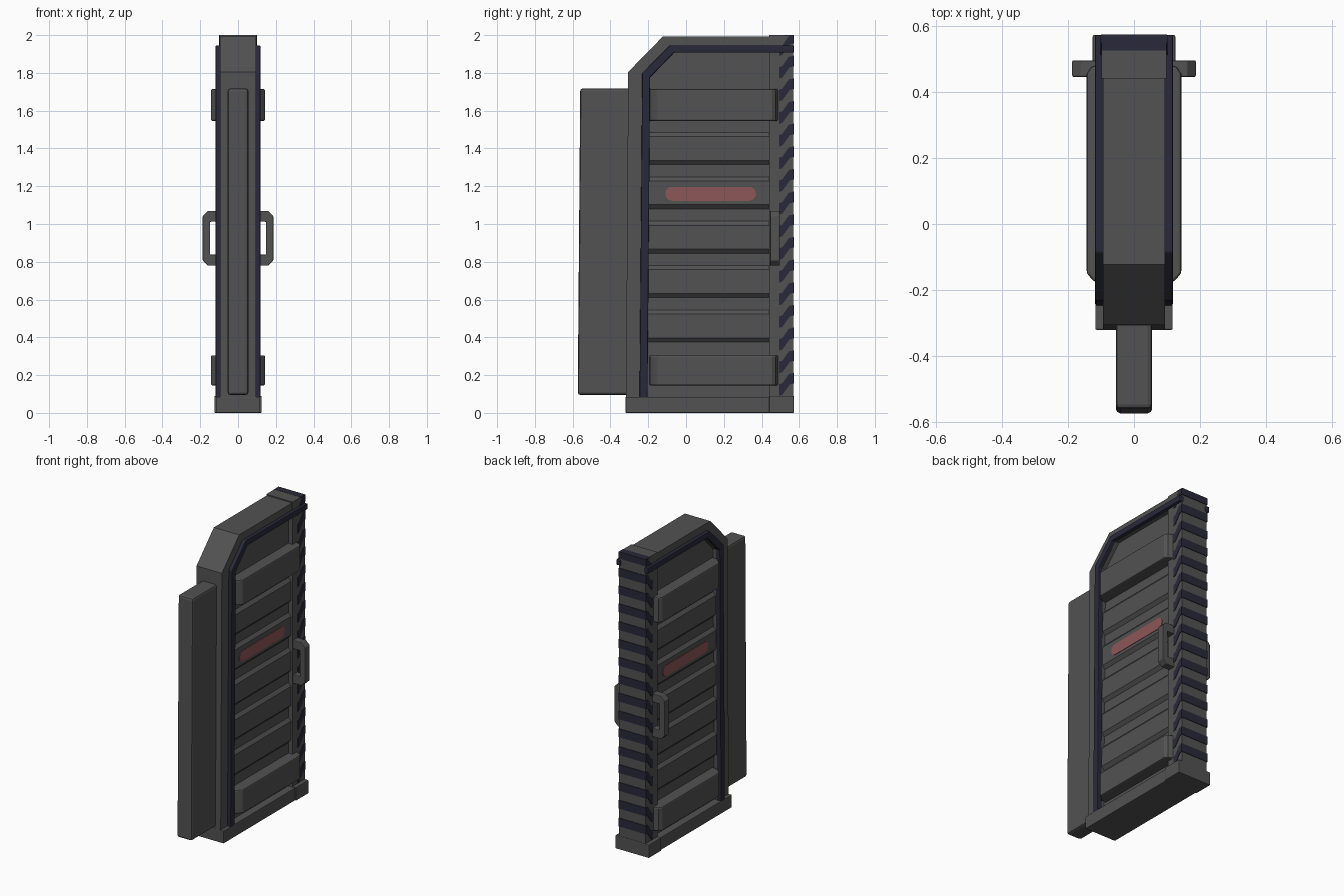
import bpy, bmesh, math
from mathutils import Vector

if "Cube" in bpy.data.objects:
    bpy.data.objects.remove(bpy.data.objects["Cube"])


def material(name, rgb):
    m = bpy.data.materials.new(name)
    m.diffuse_color = (*rgb, 1.0)
    m.use_nodes = True
    m.node_tree.nodes["Principled BSDF"].inputs["Base Color"].default_value = m.diffuse_color
    return m


GREY = material("dark grey metal", (0.085, 0.085, 0.085))
NAVY = material("dark navy", (0.022, 0.022, 0.042))
RED = material("faded red", (0.27, 0.095, 0.095))


def prism(name, polys, axis, a, b, mat, mirror=False, bevel=0.0):
    """Extrude 2D outlines along an axis from a to b, optionally mirrored in x."""
    place = {"x": lambda u, v, t: Vector((t, u, v)),
             "y": lambda u, v, t: Vector((u, t, v)),
             "z": lambda u, v, t: Vector((u, v, t))}[axis]
    bm = bmesh.new()
    for pts in polys:
        f = bm.faces.new([bm.verts.new(place(u, v, a)) for u, v in pts])
        ext = bmesh.ops.extrude_face_region(bm, geom=[f])
        verts = [g for g in ext["geom"] if isinstance(g, bmesh.types.BMVert)]
        bmesh.ops.translate(bm, verts=verts, vec=place(0, 0, b - a))
    bmesh.ops.recalc_face_normals(bm, faces=bm.faces[:])
    me = bpy.data.meshes.new(name)
    bm.to_mesh(me)
    bm.free()
    me.materials.append(mat)
    ob = bpy.data.objects.new(name, me)
    bpy.context.collection.objects.link(ob)
    if bevel:
        mod = ob.modifiers.new("bevel", "BEVEL")
        mod.width = bevel
        mod.segments = 2
        mod.limit_method = "ANGLE"
        mod.angle_limit = math.radians(40)
    if mirror:
        ob.modifiers.new("mirror", "MIRROR")
    return ob


def rect(u0, u1, v0, v1):
    return [(u0, v0), (u1, v0), (u1, v1), (u0, v1)]


# Base sill and its wider end under the post
prism("base_sill", [rect(-0.32, 0.45, 0, 0.085)], "x", -0.117, 0.117, GREY, bevel=0.004)
prism("base_end", [rect(0.44, 0.572, 0, 0.09)], "x", -0.125, 0.125, GREY, bevel=0.005)

# Recessed core panel and the raised frame with its cut corner
prism("core_panel", [[(-0.25, 0.05), (0.5, 0.05), (0.5, 1.94), (-0.09, 1.94), (-0.24, 1.79)]],
      "x", -0.066, 0.066, GREY)
prism("door_frame", [[(-0.318, 0.08), (-0.306, 1.805), (-0.122, 1.993), (0.5, 1.993),
                      (0.5, 1.907), (-0.062, 1.907), (-0.19, 1.775), (-0.207, 0.08)]],
      "x", -0.094, 0.094, GREY)

# Fin panel along the front edge
prism("front_fin", [[(-0.573, 0.095), (-0.25, 0.095), (-0.25, 1.718), (-0.56, 1.718)]],
      "x", -0.055, 0.055, GREY, bevel=0.014)

# Post on the rear edge
prism("rear_post", [rect(0.44, 0.569, 0.08, 2.0)], "x", -0.098, 0.098, GREY)

# Raised seal strip following the frame
prism("seal_strip", [[(-0.246, 0.08), (-0.232, 1.8), (-0.085, 1.946), (0.572, 1.946),
                      (0.572, 1.907), (-0.064, 1.907), (-0.19, 1.777), (-0.204, 0.08)]],
      "x", 0.085, 0.118, NAVY, mirror=True, bevel=0.005)

# Shallow ribs on the panel (outline in x, z)
ribs = []
for i in range(1, 6):
    z0 = 0.14 + 0.235 * i
    z1 = z0 + 0.17
    ribs.append([(0.05, z0), (0.066, z0), (0.085, z0 + 0.022),
                 (0.085, z1 - 0.022), (0.066, z1), (0.05, z1)])
prism("panel_ribs", ribs, "y", -0.215, 0.45, GREY, mirror=True)

# Two heavy cross bars (outline in x, y)
bar = [(0.05, -0.195), (0.1, -0.19), (0.124, -0.17), (0.143, -0.15),
       (0.143, 0.455), (0.13, 0.475), (0.09, 0.49), (0.05, 0.49)]
for name, z0, z1 in (("lower_bar", 0.145, 0.305), ("upper_bar", 1.545, 1.715)):
    prism(name, [bar], "z", z0, z1, GREY, mirror=True, bevel=0.008)

# Grab handle (outline in x, z)
prism("grab_handle", [[(0.08, 1.07), (0.16, 1.07), (0.187, 1.043), (0.187, 0.807),
                       (0.16, 0.78), (0.08, 0.78), (0.08, 0.838), (0.148, 0.838),
                       (0.148, 1.012), (0.08, 1.012)]],
      "y", 0.445, 0.495, GREY, mirror=True, bevel=0.004)

# Red mark on the middle rib, with rounded ends
mark = []
for cy, start in ((0.335, -90), (-0.075, 90)):
    for k in range(7):
        t = math.radians(start + 30 * k)
        mark.append((cy + 0.035 * math.cos(t), 1.16 + 0.037 * math.sin(t)))
prism("red_mark", [mark], "x", 0.08, 0.088, RED, mirror=True)

# Hazard stripes: slanted on the post sides, level on the back, one on top
side, back = [], []
for k in range(16):
    z0 = 0.155 + 0.12 * k
    z1 = min(z0 + 0.056, 2.0)
    back.append(rect(-0.1, 0.1, z0, z1))
    side.append([(0.492, z0 - 0.065), (0.51, z0 - 0.06), (0.55, z0 - 0.005), (0.571, z0),
                 (0.571, z1), (0.545, z1 - 0.005), (0.51, z1 - 0.055), (0.492, z1 - 0.06)])
prism("side_stripes", side, "x", 0.094, 0.101, NAVY, mirror=True)
prism("back_stripes", back, "y", 0.566, 0.573, NAVY)
prism("top_stripe", [rect(-0.099, 0.099, 0.525, 0.572)], "z", 1.995, 2.001, NAVY)
